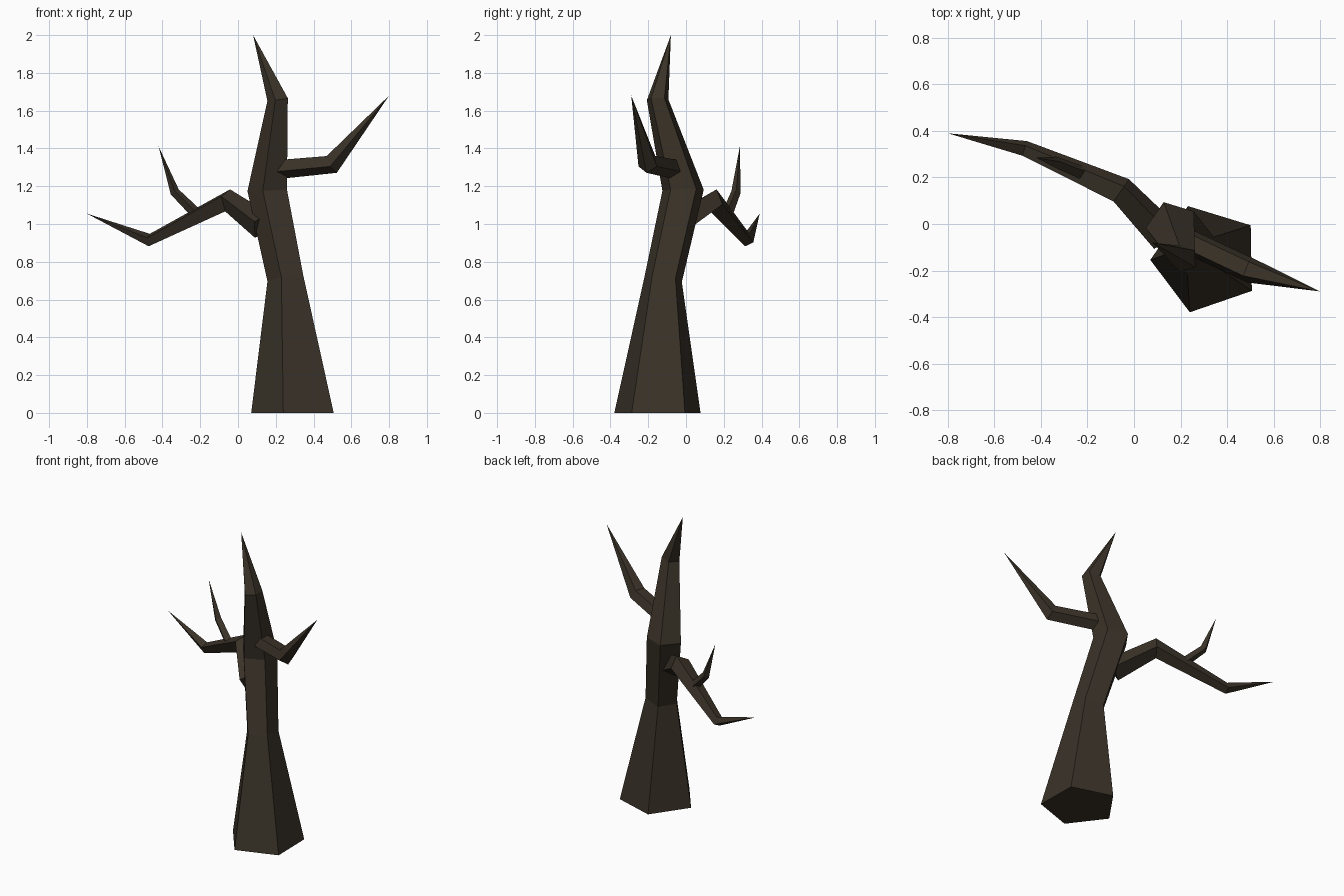
import bpy, bmesh
from math import radians, cos, sin, tau
from mathutils import Vector

cube = bpy.data.objects.get("Cube")
if cube:
    bpy.data.objects.remove(cube, do_unlink=True)

COLOUR = (0.042, 0.032, 0.021, 1)
bark = bpy.data.materials.new("dark brown bark")
bark.use_nodes = True
bark.diffuse_color = COLOUR
shader = bark.node_tree.nodes["Principled BSDF"]
shader.inputs["Base Color"].default_value = COLOUR
shader.inputs["Roughness"].default_value = 0.9


def limb(name, path, tip, sides, twist, flat_start=False):
    """Tapering faceted limb: path holds (x, y, z, radius), ending in a point."""
    centres = [Vector(p[:3]) for p in path] + [Vector(tip)]
    steps = [(b - a).normalized() for a, b in zip(centres, centres[1:])]
    bm = bmesh.new()
    rings = []
    for i, point in enumerate(path):
        # each ring lies in the plane that halves the bend
        normal = steps[i] if i == 0 else (steps[i - 1] + steps[i]).normalized()
        if i == 0 and flat_start:
            normal = Vector((0, 0, 1))
        if flat_start:
            side = Vector((1, 0, 0))
        else:
            side = Vector((0, 0, 1))
        u = (side - normal * side.dot(normal)).normalized()
        v = normal.cross(u)
        ring = []
        for k in range(sides):
            a = radians(twist) + tau * k / sides
            ring.append(bm.verts.new(centres[i] + point[3] * (u * cos(a) + v * sin(a))))
        rings.append(ring)
    top = bm.verts.new(tip)
    bm.faces.new(rings[0][::-1])
    for k in range(sides):
        n = (k + 1) % sides
        for low, high in zip(rings, rings[1:]):
            bm.faces.new((low[k], low[n], high[n], high[k]))
        bm.faces.new((rings[-1][k], rings[-1][n], top))
    bmesh.ops.recalc_face_normals(bm, faces=bm.faces)
    mesh = bpy.data.meshes.new(name)
    bm.to_mesh(mesh)
    bm.free()
    mesh.materials.append(bark)
    obj = bpy.data.objects.new(name, mesh)
    bpy.context.collection.objects.link(obj)
    return obj


# Leaning trunk with a bent, pointed top
limb("trunk",
     [(0.31, -0.15, 0, 0.24), (0.26, -0.12, 0.71, 0.105),
      (0.165, -0.015, 1.18, 0.115), (0.215, -0.15, 1.66, 0.06)],
     (0.08, -0.08, 2.0), 5, 37, flat_start=True)

# Bough on the left with an upturned point
limb("left_bough",
     [(0.18, -0.05, 1.29, 0.055), (0.5, -0.2, 1.32, 0.055)],
     (0.8, -0.29, 1.68), 5, 36)

# Long drooping bough on the right
limb("right_bough",
     [(0.13, -0.05, 0.99, 0.075), (-0.055, 0.145, 1.125, 0.062),
      (-0.47, 0.325, 0.915, 0.035)],
     (-0.8, 0.39, 1.055), 4, 20)

# Small twig rising from the right bough
limb("right_twig",
     [(-0.21, 0.215, 1.045, 0.03), (-0.335, 0.265, 1.17, 0.025)],
     (-0.42, 0.285, 1.41), 4, 20)
